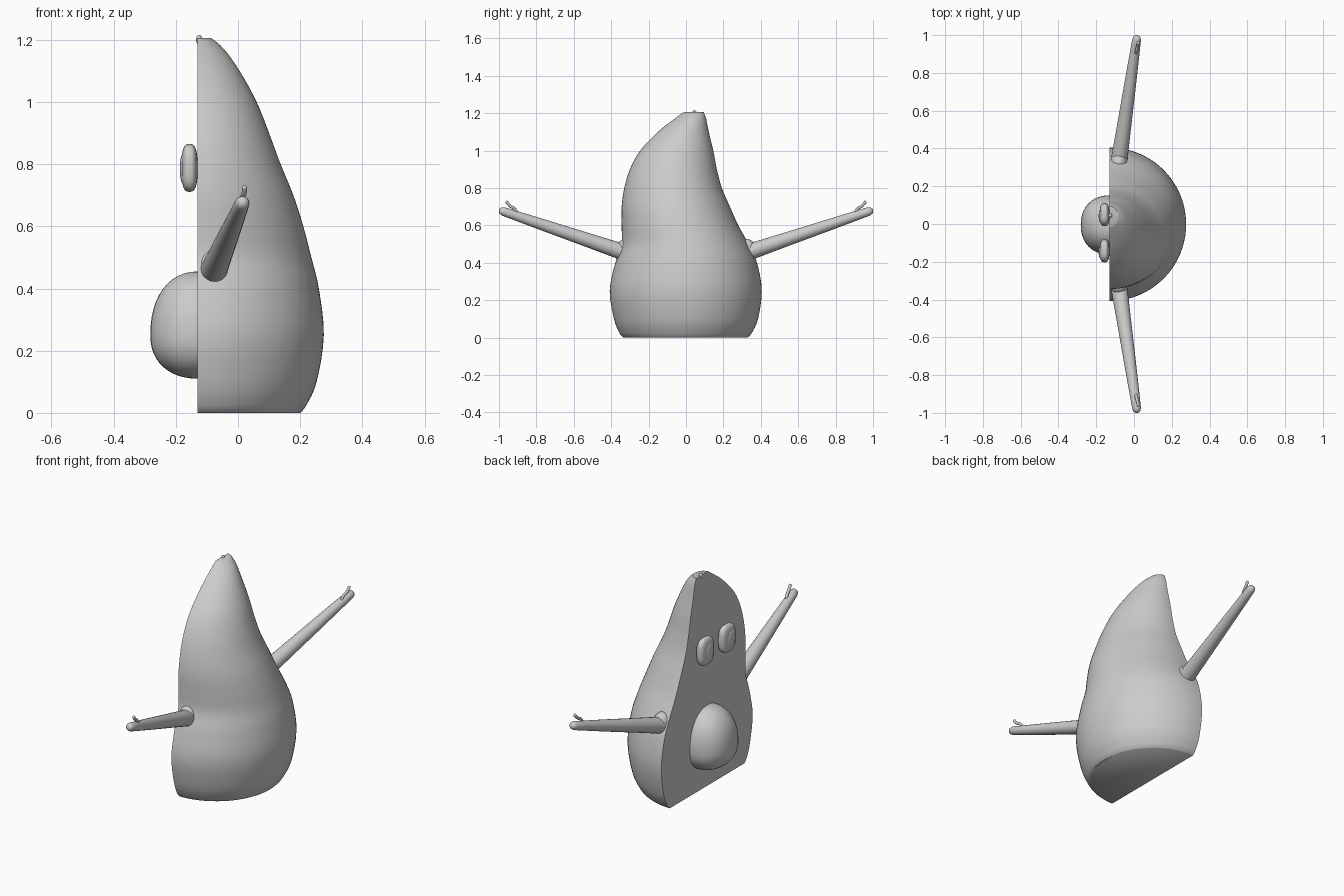
import bpy, bmesh, math
from mathutils import Vector

if "Cube" in bpy.data.objects:
    bpy.data.objects.remove(bpy.data.objects["Cube"])

FACE_X = -0.13


def add_object(name, bm, angle=50):
    bmesh.ops.recalc_face_normals(bm, faces=bm.faces)
    mesh = bpy.data.meshes.new(name)
    bm.to_mesh(mesh)
    bm.free()
    ob = bpy.data.objects.new(name, mesh)
    bpy.context.collection.objects.link(ob)
    bpy.ops.object.select_all(action='DESELECT')
    ob.select_set(True)
    bpy.context.view_layer.objects.active = ob
    bpy.ops.object.shade_smooth_by_angle(angle=math.radians(angle))
    return ob


def catmull(rows, steps):
    out = []
    for i in range(len(rows) - 1):
        p0, p1 = rows[max(i - 1, 0)], rows[i]
        p2, p3 = rows[i + 1], rows[min(i + 2, len(rows) - 1)]
        for s in range(steps):
            t = s / steps
            out.append([0.5 * (2 * b + (c - a) * t + (2 * a - 5 * b + 4 * c - d) * t * t
                               + (3 * b - a - 3 * c + d) * t ** 3)
                        for a, b, c, d in zip(p0, p1, p2, p3)])
    return out + [rows[-1]]


def loft(rings, closed_ends=True):
    bm = bmesh.new()
    loops = [[bm.verts.new(p) for p in ring] for ring in rings]
    n = len(loops[0])
    for a, b in zip(loops, loops[1:]):
        for i in range(n):
            j = (i + 1) % n
            bm.faces.new((a[i], a[j], b[j], b[i]))
    if closed_ends:
        bm.faces.new(loops[0])
        bm.faces.new(loops[-1])
    return bm


def spow(v, p):
    return math.copysign(abs(v) ** p, v)


def blob(name, centre, radii, power=1.0, up=None):
    """Superellipsoid; 'up' gives a different radius above the centre."""
    bm = bmesh.new()
    bmesh.ops.create_uvsphere(bm, u_segments=40, v_segments=24, radius=1)
    for v in bm.verts:
        x, y, z = (spow(c, power) for c in v.co)
        rz = up if up and z > 0 else radii[2]
        v.co = Vector((x * radii[0], y * radii[1], z * rz)) + Vector(centre)
    return add_object(name, bm, 180)


def tube(name, path, radii, sides=20):
    rings = []
    for i, p in enumerate(path):
        d = (path[min(i + 1, len(path) - 1)] - path[max(i - 1, 0)]).normalized()
        u = d.cross(Vector((1, 0, 0))).normalized()
        w = d.cross(u)
        rings.append([p + radii[i] * (math.cos(a) * u + math.sin(a) * w)
                      for a in (2 * math.pi * k / sides for k in range(sides))])
    return add_object(name, loft(rings), 80)


# Body: half-round sections stacked upward (z, y min, y max, x back)
profile = [(0, -.335, .33, .20), (.025, -.356, .352, .22), (.1, -.385, .385, .253),
           (.25, -.408, .405, .276), (.4, -.378, .38, .26), (.5, -.346, .335, .236),
           (.6, -.344, .28, .21), (.7, -.344, .235, .178), (.8, -.33, .192, .137),
           (.9, -.3, .165, .1), (1.0, -.245, .146, .06), (1.1, -.15, .122, .005),
           (1.17, -.062, .108, -.045), (1.205, -.012, .095, -.085)]
rings = []
for z, y0, y1, xb in catmull(profile, 4):
    mid, half = (y0 + y1) / 2, (y1 - y0) / 2
    rings.append([(FACE_X + (xb - FACE_X) * math.sin(t), mid + half * math.cos(t), z)
                  for t in (math.pi * k / 40 for k in range(41))])
body = add_object("body", loft(rings), 50)
rim = body.modifiers.new("soft_rim", 'BEVEL')
rim.width = 0.018
rim.segments = 3
rim.limit_method = 'ANGLE'
rim.angle_limit = math.radians(45)
body.modifiers.move(len(body.modifiers) - 1, 0)

# Stem nub on the tip and the stone in the flat face
blob("stem", (-.125, .045, 1.2), (.01, .012, .016))
blob("stone", (-.127, -.005, .25), (.155, .157, .14), .9, up=.205)

# Eyes with pupils
for side, y in (("left", .05), ("right", -.142)):
    blob(side + "_eye", (-.156, y, .788), (.026, .061, .077), .7)
    blob(side + "_pupil", (-.176, y - .008, .785), (.011, .034, .048), .9)

# Arms, shoulder collars and thumbs, mirrored across y
for side, s in (("left", 1), ("right", -1)):
    start, end = Vector((-.084, s * .30, .445)), Vector((.017, s * .998, .682))
    ts = (0, .3, .6, .9, .97, .99, 1)
    tube(side + "_arm", [start.lerp(end, t) for t in ts],
         (.045, .038, .032, .025, .023, .018, .008))
    blob(side + "_shoulder", (-.08, s * .325, .465), (.046, .05, .062))
    pts = [(.01, .905, .668), (.013, .918, .69), (.018, .938, .702),
           (.021, .952, .716), (.022, .962, .73)]
    path = catmull(pts, 3)
    tube(side + "_thumb", [Vector((x, s * y, z)) for x, y, z in path],
         [.008] * (len(path) - 1) + [.005], 10)
